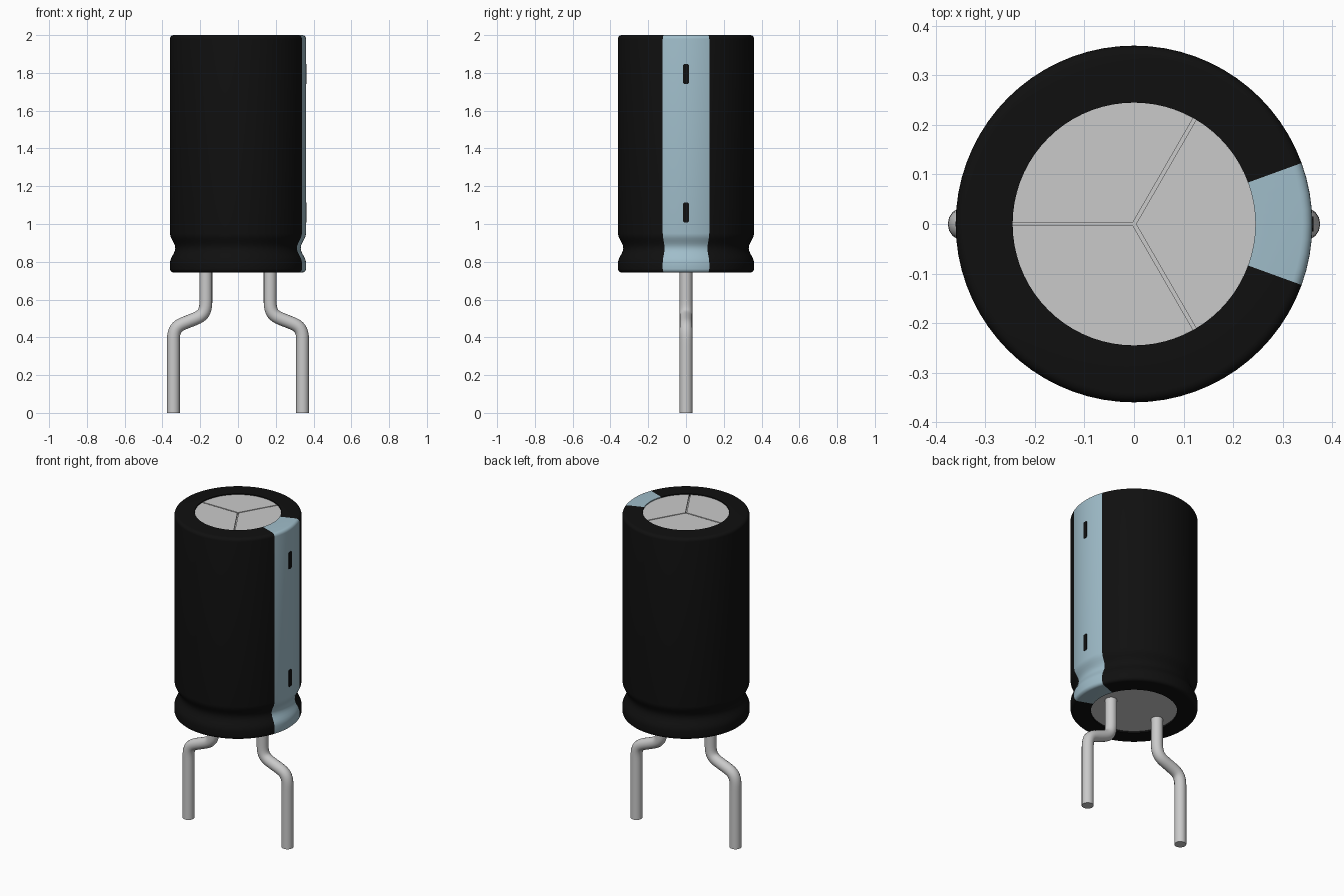
import bpy, bmesh, math
from mathutils import Vector

cube = bpy.data.objects.get("Cube")
if cube:
    bpy.data.objects.remove(cube, do_unlink=True)


def make_material(name, rgb, rough=0.5):
    m = bpy.data.materials.new(name)
    m.use_nodes = True
    m.diffuse_color = (*rgb, 1)
    bsdf = m.node_tree.nodes["Principled BSDF"]
    bsdf.inputs["Base Color"].default_value = (*rgb, 1)
    bsdf.inputs["Roughness"].default_value = rough
    return m


BLACK = make_material("black sleeve", (0.005, 0.005, 0.005))
BLUE = make_material("pale blue stripe", (0.35, 0.51, 0.59))
METAL = make_material("light grey metal", (0.59, 0.59, 0.59))

R, INNER, BOTTOM, TOP = 0.36, 0.245, 0.743, 2.0
SEGMENTS = 72
STRIPE_HALF_ANGLE = math.radians(20)


def smooth(obj, angle=35):
    bpy.ops.object.select_all(action="DESELECT")
    obj.select_set(True)
    bpy.context.view_layer.objects.active = obj
    bpy.ops.object.shade_smooth_by_angle(angle=math.radians(angle))


def finish(name, bm, *materials):
    bmesh.ops.recalc_face_normals(bm, faces=bm.faces)
    mesh = bpy.data.meshes.new(name)
    bm.to_mesh(mesh)
    bm.free()
    for m in materials:
        mesh.materials.append(m)
    obj = bpy.data.objects.new(name, mesh)
    bpy.context.collection.objects.link(obj)
    return obj


def prism(name, outline, offset, material):
    """Closed solid from a planar outline pushed along an offset."""
    bm = bmesh.new()
    face = bm.faces.new([bm.verts.new(p) for p in outline])
    out = bmesh.ops.extrude_face_region(bm, geom=[face], use_keep_orig=True)
    verts = [v for v in out["geom"] if isinstance(v, bmesh.types.BMVert)]
    bmesh.ops.translate(bm, verts=verts, vec=offset)
    return finish(name, bm, material)


def ring(radius, z, count=SEGMENTS):
    return [(radius * math.cos(2 * math.pi * i / count),
             radius * math.sin(2 * math.pi * i / count), z) for i in range(count)]


# Sleeve: lathed profile with rounded rims and a crimp near the bottom
def rim(cz, r, a0, a1, steps=5):
    angles = [math.radians(a0 + (a1 - a0) * i / steps) for i in range(steps + 1)]
    return [(R - r + r * math.cos(a), cz + r * math.sin(a)) for a in angles]


profile = [(INNER, BOTTOM + 0.03), (INNER, BOTTOM)]
profile += rim(BOTTOM + 0.02, 0.02, -90, 0)
GROOVE_LOW, GROOVE_HIGH, GROOVE_DEPTH = 0.795, 0.95, 0.028
for i in range(13):
    t = i / 12
    dip = GROOVE_DEPTH * math.sin(math.pi * t) ** 2
    profile.append((R - dip, GROOVE_LOW + t * (GROOVE_HIGH - GROOVE_LOW)))
profile += rim(TOP - 0.02, 0.02, 0, 90)
profile += [(INNER, TOP), (INNER, TOP - 0.03)]

bm = bmesh.new()
rows = [[bm.verts.new(p) for p in ring(r, z)] for r, z in profile]
for low, high in zip(rows, rows[1:]):
    for i in range(SEGMENTS):
        j = (i + 1) % SEGMENTS
        bm.faces.new((low[i], low[j], high[j], high[i]))
for f in bm.faces:
    c = f.calc_center_median()
    f.material_index = int(abs(math.atan2(c.y, c.x)) < STRIPE_HALF_ANGLE)
sleeve = finish("sleeve", bm, BLACK, BLUE)
smooth(sleeve)

# Can core: closes the sleeve and forms the bottom and the floor of the vent score
core = prism("can_core", ring(INNER, BOTTOM + 0.01),
             Vector((0, 0, TOP - 0.018 - BOTTOM - 0.01)), METAL)
smooth(core)

# Top vent: three sectors separated by narrow score lines
GAP = 0.0035
for k in range(3):
    mid = math.radians(120 * k)
    spread = math.radians(60) - math.asin(GAP / INNER)
    apex = GAP / math.sin(math.radians(60))
    outline = [(apex * math.cos(mid), apex * math.sin(mid), TOP - 0.02)]
    for i in range(25):
        a = mid - spread + 2 * spread * i / 24
        outline.append((INNER * math.cos(a), INNER * math.sin(a), TOP - 0.02))
    prism(f"vent_sector_{k + 1}", outline, Vector((0, 0, 0.014)), METAL)

# Polarity dashes on the stripe
for label, z in (("lower", 1.06), ("upper", 1.795)):
    w, h, c = 0.015, 0.053, 0.006
    shape = [(-w, -h + c), (-w + c, -h), (w - c, -h), (w, -h + c),
             (w, h - c), (w - c, h), (-w + c, h), (-w, h - c)]
    prism(f"{label}_dash", [(R - 0.004, y, z + dz) for y, dz in shape],
          Vector((0.006, 0, 0)), BLACK)

# Wire leads: S-bent round wire, one on each side
# each row: point x, z, then handle direction x, z
LEAD = [(0.17, 0.77, 0, -0.05), (0.17, 0.59, 0, -0.075),
        (0.255, 0.487, 0.055, -0.022), (0.342, 0.385, 0, -0.075), (0.342, 0, 0, -0.05)]
for side, name in ((1, "left_lead"), (-1, "right_lead")):
    curve = bpy.data.curves.new(name, "CURVE")
    curve.dimensions = "3D"
    curve.bevel_depth = 0.034
    curve.bevel_resolution = 6
    curve.resolution_u = 10
    curve.use_fill_caps = True
    spline = curve.splines.new("BEZIER")
    spline.bezier_points.add(len(LEAD) - 1)
    for bp, (x, z, hx, hz) in zip(spline.bezier_points, LEAD):
        bp.handle_left_type = bp.handle_right_type = "FREE"
        bp.co = (side * x, 0, z)
        bp.handle_left = (side * (x - hx), 0, z - hz)
        bp.handle_right = (side * (x + hx), 0, z + hz)
    curve.materials.append(METAL)
    lead = bpy.data.objects.new(name, curve)
    bpy.context.collection.objects.link(lead)
    bpy.ops.object.select_all(action="DESELECT")
    lead.select_set(True)
    bpy.context.view_layer.objects.active = lead
    bpy.ops.object.convert(target="MESH")
    # weld the end caps to the tube
    bm = bmesh.new()
    bm.from_mesh(lead.data)
    bmesh.ops.remove_doubles(bm, verts=bm.verts, dist=0.0001)
    bmesh.ops.recalc_face_normals(bm, faces=bm.faces)
    bm.to_mesh(lead.data)
    bm.free()
    smooth(lead, 40)
